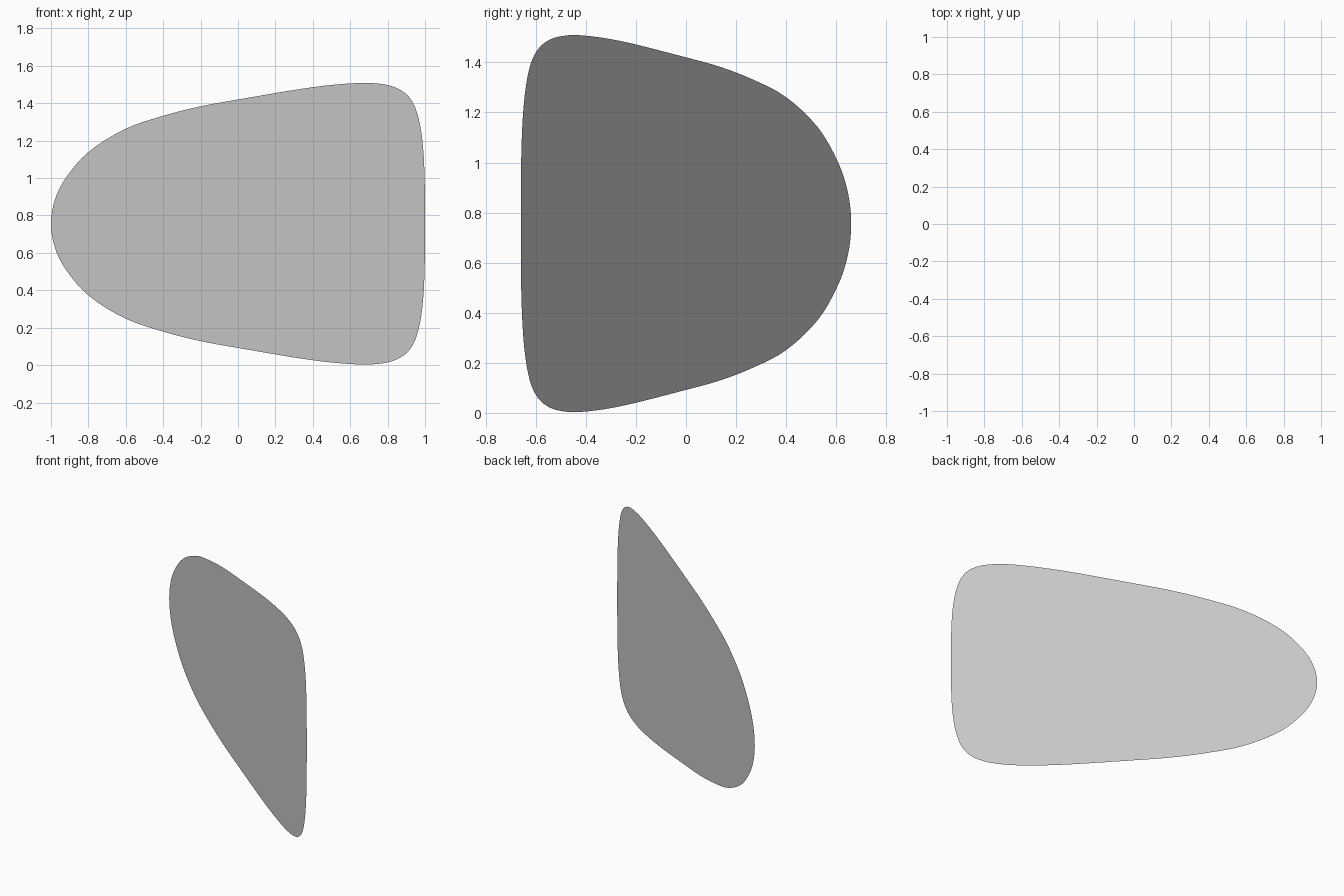
import bpy
import bmesh
from mathutils import Vector
from mathutils.geometry import interpolate_bezier

if "Cube" in bpy.data.objects:
    bpy.data.objects.remove(bpy.data.objects["Cube"])

MID = 0.756      # height of the symmetry line
SLOPE = -0.66    # the flat panel stands upright, turned about z

# upper half of the outline: (x, height above the symmetry line)
half = [(-1, 0), (-0.98, 0.125), (-0.922, 0.243), (-0.80, 0.383), (-0.604, 0.506),
        (-0.40, 0.577), (-0.203, 0.627), (0, 0.664), (0.40, 0.730), (0.652, 0.753),
        (0.775, 0.746), (0.85, 0.725), (0.907, 0.686), (0.946, 0.625), (0.974, 0.524),
        (0.99, 0.40), (0.998, 0.235), (1, 0)]
loop = half + [(x, -h) for x, h in half[-2:0:-1]]
pts = [Vector((x, x * SLOPE, MID + h)) for x, h in loop]

# smooth closed outline through the points
n = len(pts)
outline = []
for i in range(n):
    a, b, c, d = (pts[(i + k) % n] for k in (-1, 0, 1, 2))
    seg = (c - b).length
    t0 = (c - a).normalized() * seg / 3
    t1 = (d - b).normalized() * seg / 3
    outline += interpolate_bezier(b, b + t0, c - t1, c, 5)[:-1]

# single flat sheet facing the front
bm = bmesh.new()
face = bm.faces.new([bm.verts.new(p) for p in outline])
face.normal_update()
if face.normal.y > 0:
    face.normal_flip()
mesh = bpy.data.meshes.new("rounded_panel")
bm.to_mesh(mesh)
bm.free()
bpy.context.collection.objects.link(bpy.data.objects.new("rounded_panel", mesh))
